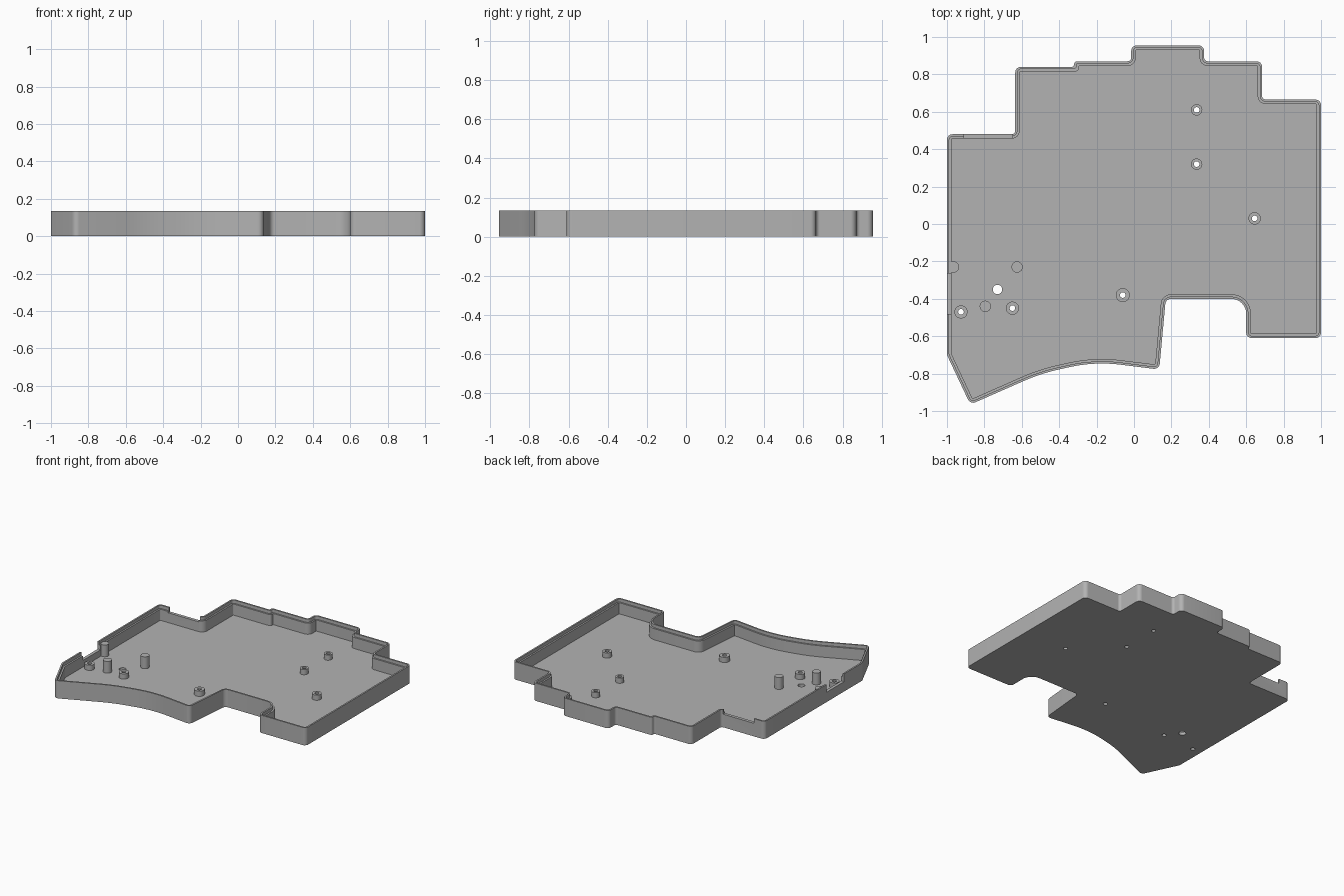
import bpy, bmesh, math
from mathutils import Vector, Matrix

cube = bpy.data.objects.get("Cube")
if cube:
    bpy.data.objects.remove(cube, do_unlink=True)

HEIGHT, LEDGE, FLOOR = 0.135, 0.11, 0.025
LIP, WALL = 0.012, 0.024
HOLE = 0.015

grey = bpy.data.materials.new("plastic grey")
grey.use_nodes = True
grey.diffuse_color = (0.45, 0.45, 0.45, 1)
grey.node_tree.nodes["Principled BSDF"].inputs["Base Color"].default_value = grey.diffuse_color

# Outline corners, clockwise: x, y, corner radius
CORNERS = [
    (-1, .48, .03), (-.635, .48, .02), (-.635, .84, .03), (-.32, .84, .02),
    (-.32, .87, .02), (-.015, .87, .02), (-.015, .955, .03), (.375, .955, .03),
    (.375, .87, .02), (.685, .87, .03), (.685, .665, .02), (1, .665, .03),
    (1, -.61, .03), (.6, -.61, .03), (.6, -.4, .08), (.17, -.4, .03),
    (.135, -.778, .03), (-.21, -.735, .8), (-.5, -.8, 1), (-.875, -.965, .03),
    (-1, -.7, .04),
]


def rounded_outline(inset, segments=8):
    """Inset the outline, then round each corner with an arc."""
    pts = [Vector(c[:2]) for c in CORNERS]
    n = len(pts)
    dirs = [(pts[(i + 1) % n] - pts[i]).normalized() for i in range(n)]
    moved = []
    for i in range(n):
        a, b = [Vector((d.y, -d.x)) for d in (dirs[i - 1], dirs[i])]
        moved.append(pts[i] + (a + b) * inset / (1 + a.dot(b)))
    ring = []
    for i, p in enumerate(moved):
        d0, d1 = dirs[i - 1], dirs[i]
        cross = d0.x * d1.y - d0.y * d1.x
        side = 1 if cross > 0 else -1
        radius = max(CORNERS[i][2] + side * inset, 0.006)
        turn = math.acos(max(-1, min(1, d0.dot(d1))))
        room = min((p - moved[i - 1]).length, (moved[(i + 1) % n] - p).length)
        tangent = min(radius * math.tan(turn / 2), room * 0.48)
        radius = tangent / math.tan(turn / 2)
        start = p - d0 * tangent
        centre = start + Vector((-d0.y, d0.x)) * side * radius
        for s in range(segments + 1):
            spin = Matrix.Rotation(side * turn * s / segments, 2)
            ring.append(centre + spin @ (start - centre))
    return ring


def finish(name, bm):
    bmesh.ops.recalc_face_normals(bm, faces=bm.faces)
    mesh = bpy.data.meshes.new(name)
    bm.to_mesh(mesh)
    bm.free()
    mesh.materials.append(grey)
    obj = bpy.data.objects.new(name, mesh)
    bpy.context.collection.objects.link(obj)
    return obj


def smooth(obj):
    bpy.ops.object.select_all(action="DESELECT")
    obj.select_set(True)
    bpy.context.view_layer.objects.active = obj
    bpy.ops.object.shade_smooth_by_angle(angle=math.radians(30))


def bridge(bm, rings, closed=False):
    pairs = list(zip(rings, rings[1:]))
    if closed:
        pairs.append((rings[-1], rings[0]))
    for a, b in pairs:
        for i in range(len(a)):
            j = (i + 1) % len(a)
            bm.faces.new((a[i], a[j], b[j], b[i]))


# Tray with floor, wall and stepped rim
bm = bmesh.new()
section = [(0, 0), (0, HEIGHT), (LIP, HEIGHT), (LIP, LEDGE), (WALL, LEDGE), (WALL, FLOOR)]
rings = [[bm.verts.new((p.x, p.y, z)) for p in rounded_outline(inset)] for inset, z in section]
bridge(bm, rings)
bm.faces.new(rings[0])
bm.faces.new(rings[-1])
tray = finish("tray", bm)

# Screw standoffs, locating pins and the reset hole
STANDOFFS = [(.335, .61, .03), (.335, .32, .03), (.645, .03, .033),
             (-.06, -.38, .037), (-.65, -.45, .035), (-.925, -.47, .035)]
PINS = [(-.965, -.23), (-.625, -.23), (-.795, -.44)]
RESET = (-.73, -.35, .025)


def cylinder(bm, x, y, r, low, high):
    bmesh.ops.create_cone(bm, cap_ends=True, segments=32, radius1=r, radius2=r, depth=high - low,
                          matrix=Matrix.Translation((x, y, (low + high) / 2)))


def box(bm, low, high):
    low, high = Vector(low), Vector(high)
    size = Matrix.Diagonal((*(high - low), 1))
    bmesh.ops.create_cube(bm, size=1, matrix=Matrix.Translation((low + high) / 2) @ size)


# Cutter for the floor holes and the port openings in the wall
bm = bmesh.new()
for x, y, r in STANDOFFS:
    cylinder(bm, x, y, HOLE, -.05, .07)
cylinder(bm, *RESET, -.05, .07)
box(bm, (-.91, .43, .1), (-.65, .52, .2))
box(bm, (-1.05, -.48, .075), (-.968, -.265, .2))
cutter = finish("opening_cutter", bm)
cutter.hide_render = True

mod = tray.modifiers.new("openings", "BOOLEAN")
mod.operation = "DIFFERENCE"
mod.solver = "EXACT"
mod.object = cutter
bpy.context.view_layer.objects.active = tray
bpy.ops.object.modifier_apply(modifier=mod.name)
bpy.data.objects.remove(cutter, do_unlink=True)
smooth(tray)

for k, (x, y, r) in enumerate(STANDOFFS):
    bm = bmesh.new()
    rings = []
    for radius, z in ((r, FLOOR), (r, .065), (HOLE, .065), (HOLE, FLOOR)):
        angles = [math.tau * s / 32 for s in range(32)]
        rings.append([bm.verts.new((x + radius * math.cos(a), y + radius * math.sin(a), z))
                      for a in angles])
    bridge(bm, rings, closed=True)
    smooth(finish(f"standoff_{k + 1}", bm))

for k, (x, y) in enumerate(PINS):
    bm = bmesh.new()
    cylinder(bm, x, y, .03, FLOOR - .005, .115)
    smooth(finish(f"locating_pin_{k + 1}", bm))
